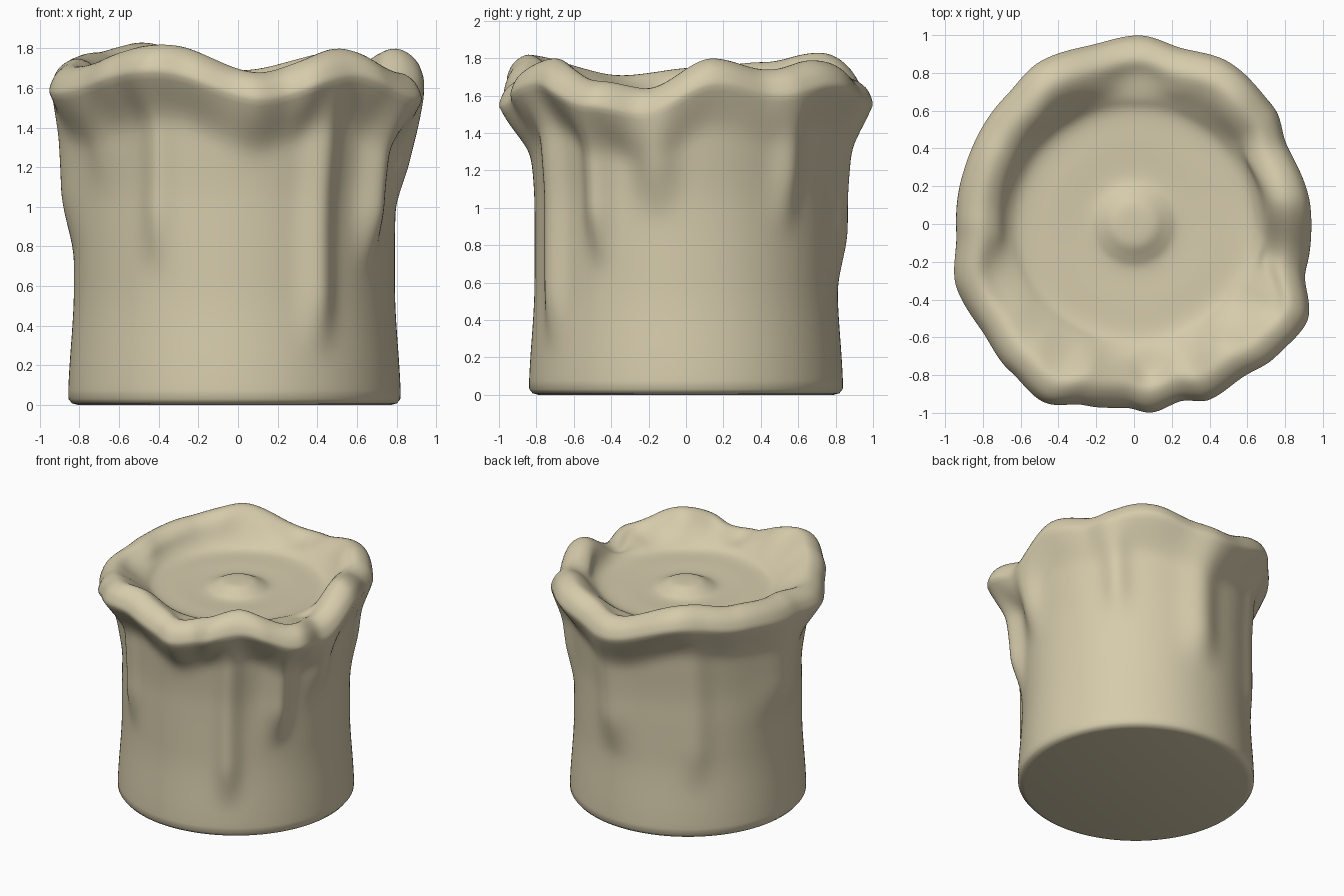
import bpy, bmesh, math

if "Cube" in bpy.data.objects:
    bpy.data.objects.remove(bpy.data.objects["Cube"])

N = 288
# rim crest height and outer lip radius around the candle: (angle in degrees, value)
CREST = [(10, 1.80), (33, 1.74), (52, 1.79), (90, 1.69), (124, 1.83), (150, 1.78), (177, 1.75),
         (203, 1.71), (246, 1.82), (277, 1.68), (306, 1.80), (330, 1.68), (345, 1.64)]
LIP = [(5, .945), (27, .915), (40, .97), (60, 1.0), (75, .97), (88, 1.005), (103, .98), (120, 1.0),
       (135, .965), (165, .95), (183, .945), (200, 1.005), (215, .99), (230, 1.025), (243, 1.065),
       (255, 1.0), (268, .98), (275, 1.01), (285, .975), (293, 1.02), (305, 1.0), (317, 1.035),
       (330, 1.06), (345, .945)]
# wax drips: angle, half width in degrees, lower end height, thickness
DRIPS = [(301, 6, .28, .06), (326, 6, .72, .09), (349, 7, .98, .07), (41, 6, .9, .05),
         (84, 9, .60, .06), (129, 7, .40, .03), (180, 15, .80, .07),
         (215, 8, 1.1, .03), (242, 6, .70, .055), (275, 8, 1.25, .03)]


def smooth(a, b, x):
    t = min(1, max(0, (x - a) / (b - a)))
    return t * t * (3 - 2 * t)


def around(table, deg):
    """Periodic smooth interpolation of an angle table."""
    for i, (a, v) in enumerate(table):
        b, w = table[(i + 1) % len(table)]
        span = (b - a) % 360
        d = (deg - a) % 360
        if d < span:
            return v + (w - v) * smooth(0, span, d)
    return table[0][1]


def spline(pts, steps):
    """Catmull-Rom through profile points."""
    p = [pts[0]] + pts + [pts[-1]]
    out = []
    for i in range(1, len(p) - 2):
        for s in range(steps):
            t = s / steps
            out.append(tuple(.5 * (2 * b + (c - a) * t + (2 * a - 5 * b + 4 * c - d) * t * t
                                   + (3 * b - a - 3 * c + d) * t ** 3)
                             for a, b, c, d in zip(p[i - 1], p[i], p[i + 1], p[i + 2])))
    return out


def profile(deg):
    crest, lip = around(CREST, deg), around(LIP, deg)
    zl = crest - .14
    pts = [(.79, 0), (.82, .008), (.838, .03)]
    # outer wall with drips, flaring out under the lip
    for i in range(1, 45):
        z = .04 + (zl - .04) * i / 45
        r = .81 + .03 * (1 - smooth(0, .6, z)) + .03 * smooth(1.0, 1.5, z)
        for a, w, low, amp in DRIPS:
            d = (deg - a + 180) % 360 - 180
            r += amp * math.exp(-(d / w) ** 2) * smooth(low - .08, low + .3, z)
        r = min(r, lip)
        pts.append((r + (lip - r) * smooth(zl - .28, zl + .05, z), z))
    # rolled lip, inner wall and pool with the low centre mound
    pts += spline([(lip, zl), (lip - .04, crest - .05), (lip - .13, crest), (lip - .22, crest - .04),
                   (.67, 1.61 + .2 * (crest - 1.64)), (.59, 1.585), (.42, 1.58), (.25, 1.575),
                   (.18, 1.60), (.11, 1.635), (.03, 1.643)], 5)
    return pts


# candle: one closed surface of vertical profiles swept around the axis
bm = bmesh.new()
columns = []
for k in range(N):
    deg = 360 * k / N
    c, s = math.cos(math.radians(deg)), math.sin(math.radians(deg))
    columns.append([bm.verts.new((r * c - .018 * (1 - smooth(.8, 1.5, z)), r * s, z))
                    for r, z in profile(deg)])
for k in range(N):
    a, b = columns[k], columns[(k + 1) % N]
    for j in range(len(a) - 1):
        bm.faces.new((a[j], b[j], b[j + 1], a[j + 1]))
bm.faces.new([col[0] for col in reversed(columns)])
bm.faces.new([col[-1] for col in columns])

# soften the wax surface
for _ in range(3):
    bmesh.ops.smooth_vert(bm, verts=[v for v in bm.verts if v.co.z > .1], factor=.5,
                          use_axis_x=True, use_axis_y=True, use_axis_z=True)
bmesh.ops.recalc_face_normals(bm, faces=bm.faces)
mesh = bpy.data.meshes.new("melted_candle")
bm.to_mesh(mesh)
bm.free()
candle = bpy.data.objects.new("melted_candle", mesh)
bpy.context.collection.objects.link(candle)

wax = bpy.data.materials.new("cream_wax")
wax.diffuse_color = (.67, .60, .41, 1)
wax.use_nodes = True
wax.node_tree.nodes["Principled BSDF"].inputs["Base Color"].default_value = wax.diffuse_color
mesh.materials.append(wax)

bpy.context.view_layer.objects.active = candle
candle.select_set(True)
bpy.ops.object.shade_smooth_by_angle(angle=math.radians(60))
